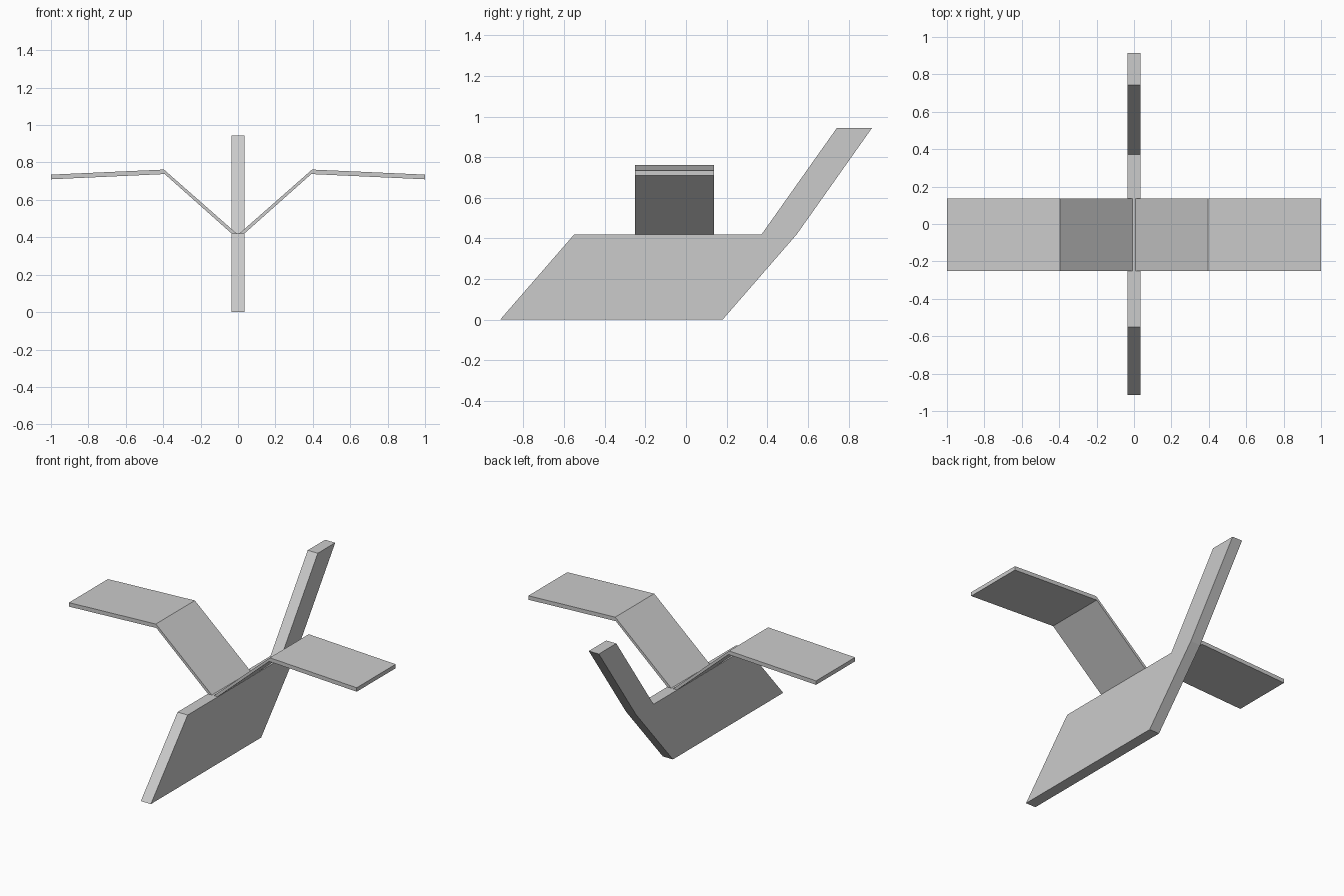
import bpy
import bmesh

cube = bpy.data.objects.get("Cube")
if cube:
    bpy.data.objects.remove(cube, do_unlink=True)

# Single flat colour
grey = bpy.data.materials.new("light_grey")
grey.use_nodes = True
GREY = (0.6, 0.6, 0.6, 1.0)
grey.diffuse_color = GREY
grey.node_tree.nodes["Principled BSDF"].inputs["Base Color"].default_value = GREY


def extrude_profile(name, points, offset):
    """Fill a closed 3D outline and extrude it by the offset vector."""
    bm = bmesh.new()
    face = bm.faces.new([bm.verts.new(p) for p in points])
    result = bmesh.ops.extrude_face_region(bm, geom=[face], use_keep_orig=True)
    moved = [g for g in result["geom"] if isinstance(g, bmesh.types.BMVert)]
    bmesh.ops.translate(bm, verts=moved, vec=offset)
    bmesh.ops.recalc_face_normals(bm, faces=bm.faces)
    mesh = bpy.data.meshes.new(name)
    bm.to_mesh(mesh)
    bm.free()
    mesh.materials.append(grey)
    obj = bpy.data.objects.new(name, mesh)
    bpy.context.collection.objects.link(obj)
    return obj


# Upright body slab with swept tail, outlined in y and z
HALF_WIDTH = 0.035
body = [(-0.915, 0), (0.18, 0), (0.545, 0.42), (0.915, 0.943),
        (0.742, 0.943), (0.372, 0.42), (-0.55, 0.42)]
extrude_profile("body_and_tail", [(-HALF_WIDTH, y, z) for y, z in body],
                (2 * HALF_WIDTH, 0, 0))

# Bent wings, outlined in x and z and mirrored
WING_FRONT, WING_BACK = -0.25, 0.137
wing = [(0.007, 0.42), (0.034, 0.42), (0.392, 0.738),
        (1.0, 0.71), (1.0, 0.735), (0.396, 0.762)]
for name, side in (("left_wing", 1), ("right_wing", -1)):
    extrude_profile(name, [(side * x, WING_FRONT, z) for x, z in wing],
                    (0, WING_BACK - WING_FRONT, 0))
